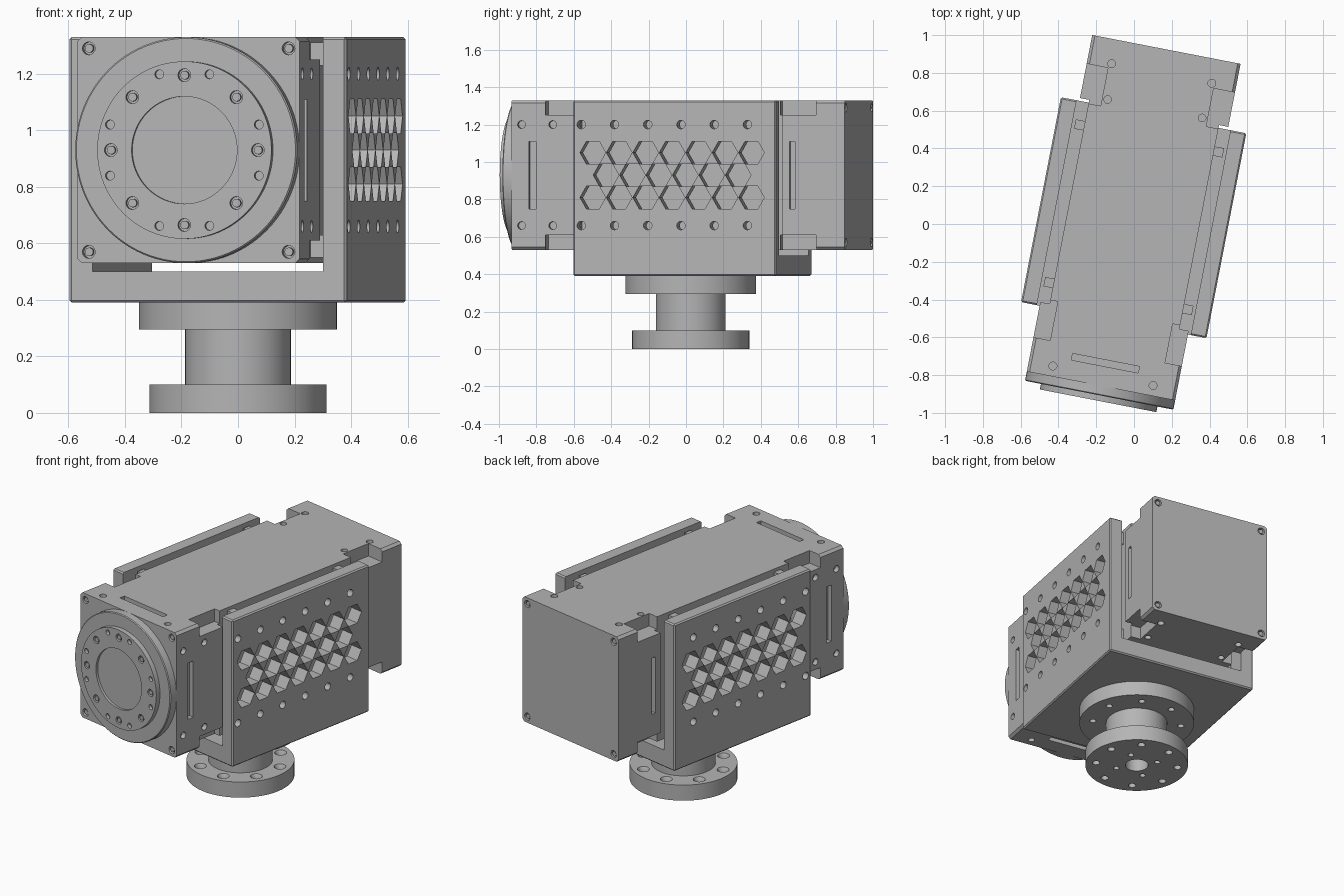
import bpy
import bmesh
from math import radians, pi, cos, sin
from mathutils import Matrix, Vector

if "Cube" in bpy.data.objects:
    bpy.data.objects.remove(bpy.data.objects["Cube"])

metal = bpy.data.materials.new("grey metal")
metal.use_nodes = True
GREY = (0.46, 0.46, 0.46, 1)
metal.diffuse_color = GREY
metal.node_tree.nodes["Principled BSDF"].inputs["Base Color"].default_value = GREY

TURN = Matrix.Rotation(radians(-11), 4, "Z")
CX, CZ = -0.008, 0.93          # axis of the housing
AXES = {"X": Matrix.Rotation(pi / 2, 4, "Y"), "Y": Matrix.Rotation(pi / 2, 4, "X"), "Z": Matrix()}


def box(bm, x0, x1, y0, y1, z0, z1):
    size = Matrix.Diagonal((x1 - x0, y1 - y0, z1 - z0, 1))
    mid = Matrix.Translation(((x0 + x1) / 2, (y0 + y1) / 2, (z0 + z1) / 2))
    bmesh.ops.create_cube(bm, size=1, matrix=mid @ size)


def rod(bm, centre, axis, radius, length, sides=16, top=None, spin=0):
    place = Matrix.Translation(centre) @ AXES[axis] @ Matrix.Rotation(spin, 4, "Z")
    bmesh.ops.create_cone(bm, cap_ends=True, segments=sides, radius1=radius,
                          radius2=radius if top is None else top, depth=length, matrix=place)


def finish(name, bm, bevel=0):
    mesh = bpy.data.meshes.new(name)
    bm.to_mesh(mesh)
    bm.free()
    obj = bpy.data.objects.new(name, mesh)
    bpy.context.collection.objects.link(obj)
    mesh.materials.append(metal)
    if bevel:
        mod = obj.modifiers.new("edge", "BEVEL")
        mod.width, mod.segments = bevel, 1
        bake(obj)
    return obj


def bake(obj):
    graph = bpy.context.evaluated_depsgraph_get()
    mesh = bpy.data.meshes.new_from_object(obj.evaluated_get(graph))
    obj.modifiers.clear()
    obj.data = mesh


def cut(obj, bm):
    cutter = finish("cutter", bm)
    cutter.hide_render = True
    mod = obj.modifiers.new("cut", "BOOLEAN")
    mod.operation, mod.solver, mod.object = "DIFFERENCE", "EXACT", cutter
    bake(obj)
    bpy.data.objects.remove(cutter)


def place(obj):
    obj.data.transform(TURN)
    bpy.ops.object.select_all(action="DESELECT")
    obj.select_set(True)
    bpy.context.view_layer.objects.active = obj
    bpy.ops.object.shade_smooth_by_angle(angle=radians(30))


def sides():
    return [(sx, sz) for sx in (-1, 1) for sz in (-1, 1)]


# Square motor housing with chamfered long edges
bm = bmesh.new()
box(bm, CX - 0.4, CX + 0.4, -0.875, 0.94, CZ - 0.4, CZ + 0.4)
long_edges = [e for e in bm.edges if abs((e.verts[0].co - e.verts[1].co).y) > 1]
bmesh.ops.bevel(bm, geom=long_edges, offset=0.015, segments=1, affect="EDGES")
housing = finish("motor_housing", bm)

# Side pockets behind the bracket
bm = bmesh.new()
for s in (-1, 1):
    a, b = sorted((CX + s * 0.35, CX + s * 0.45))
    box(bm, a, b, -0.5, 0.6, 0.4, 1.4)
cut(housing, bm)

# Corner notches next to the pockets
bm = bmesh.new()
for sx, sz in sides():
    for y0, y1, inner in ((-0.69, -0.48, 0.31), (0.58, 0.785, 0.285)):
        a, b = sorted((CX + sx * inner, CX + sx * 0.45))
        c, d = sorted((CZ + sz * 0.32, CZ + sz * 0.45))
        box(bm, a, b, y0, y1, c, d)
cut(housing, bm)

# Screw holes and vent slots of the housing
bm = bmesh.new()
for sx, sz in sides():
    for y in (-0.82, 0.81):
        rod(bm, (CX + sx * 0.27, y, CZ + sz * 0.4), "Z", 0.021, 0.08)
    rod(bm, (CX + sx * 0.255, 0.62, CZ + sz * 0.4), "Z", 0.02, 0.08)
    for y in (-0.82, -0.65):
        rod(bm, (CX + sx * 0.4, y, CZ + sz * 0.27), "X", 0.021, 0.06)
    for y in (-0.875, 0.94):
        rod(bm, (CX + sx * 0.36, y, CZ + sz * 0.36), "Y", 0.023, 0.06)
for s in (-1, 1):
    a, b = sorted((CX + s * 0.37, CX + s * 0.43))
    box(bm, a, b, -0.78, -0.74, CZ - 0.18, CZ + 0.18)
    box(bm, a, b, 0.64, 0.67, CZ - 0.18, CZ + 0.18)
    a, b = sorted((CZ + s * 0.37, CZ + s * 0.43))
    box(bm, CX - 0.18, CX + 0.18, -0.77, -0.735, a, b)
cut(housing, bm)
place(housing)

# Small bosses in the side gaps
bm = bmesh.new()
for sx, sz in sides():
    for y in (-0.39, 0.46):
        a, b = sorted((CX + sx * 0.33, CX + sx * 0.4))
        box(bm, a, b, y - 0.025, y + 0.025, CZ + sz * 0.34 - 0.04, CZ + sz * 0.34 + 0.04)
place(finish("gap_bosses", bm))

# Round output face
bm = bmesh.new()
rod(bm, (CX, -0.89, CZ), "Y", 0.4, 0.07, 96)
face = finish("output_disc", bm, 0.005)
place(face)
bm = bmesh.new()
rod(bm, (CX, -0.93, CZ), "Y", 0.314, 0.05, 96)
ring = finish("output_ring", bm)
bm = bmesh.new()
rod(bm, (CX, -0.955, CZ), "Y", 0.19, 0.03, 64)
for i in range(8):
    a = i * pi / 4
    rod(bm, (CX + 0.265 * cos(a), -0.955, CZ + 0.265 * sin(a)), "Y", 0.023, 0.04)
    a = (i // 2) * pi / 2 + (1 if i % 2 else -1) * 0.325
    rod(bm, (CX + 0.283 * cos(a), -0.955, CZ + 0.283 * sin(a)), "Y", 0.016, 0.04)
cut(ring, bm)
place(ring)

# Screws inside the larger holes
bm = bmesh.new()
for i in range(8):
    a = i * pi / 4
    rod(bm, (CX + 0.265 * cos(a), -0.937, CZ + 0.265 * sin(a)), "Y", 0.015, 0.03)
for sx, sz in sides():
    for y in (-0.86, 0.925):
        rod(bm, (CX + sx * 0.36, y, CZ + sz * 0.36), "Y", 0.015, 0.02)
place(finish("screws", bm))

# U-shaped bracket
bm = bmesh.new()
box(bm, CX - 0.5, CX + 0.5, -0.52, 0.585, 0.39, 1.33)
bracket = finish("bracket", bm, 0.008)
bm = bmesh.new()
box(bm, CX - 0.415, CX + 0.415, -1, 1, 0.5, 1.5)
cut(bracket, bm)

# Honeycomb and screw rows through both side plates
bm = bmesh.new()
for s in (-1, 1):
    x = CX + s * 0.46
    for row in (-1, 0, 1):
        count = 7 if row else 6
        for i in range(count):
            y = 0.02 + (i - (count - 1) / 2) * 0.144
            rod(bm, (x, y, CZ + row * 0.12), "X", 0.07, 0.14, 6)
    for i in range(6):
        for dz in (-0.27, 0.27):
            rod(bm, (x, -0.475 + i * 0.181, CZ + dz), "X", 0.023, 0.14)
cut(bracket, bm)
place(bracket)

# Pedestal: upper flange, neck and foot flange
PX, PY = -0.005, 0.025


def flange(name, radius, z0, z1, ring_radius, big, small):
    bm = bmesh.new()
    rod(bm, (PX, PY, (z0 + z1) / 2), "Z", radius, z1 - z0, 96)
    obj = finish(name, bm)
    bm = bmesh.new()
    for i in range(8):
        a = i * pi / 4 + pi / 8
        rod(bm, (PX + ring_radius * cos(a), PY + ring_radius * sin(a), z0), "Z", small, 0.3)
    cut(obj, bm)
    if big:
        bm = bmesh.new()
        for i in range(8):
            a = i * pi / 4 + pi / 8
            rod(bm, (PX + ring_radius * cos(a), PY + ring_radius * sin(a), z1), "Z", small, 0.05, top=big)
        cut(obj, bm)
    return obj


place(flange("upper_flange", 0.35, 0.295, 0.392, 0.27, 0, 0.02))
bm = bmesh.new()
rod(bm, (PX, PY, 0.2), "Z", 0.187, 0.21, 64)
place(finish("neck", bm))
foot = flange("foot_flange", 0.313, 0, 0.1, 0.25, 0.048, 0.023)
bm = bmesh.new()
rod(bm, (PX, PY, 0), "Z", 0.07, 0.16, 32)
for i in range(4):
    a = i * pi / 2 + pi / 4
    rod(bm, (PX + 0.13 * cos(a), PY + 0.13 * sin(a), 0), "Z", 0.018, 0.08)
cut(foot, bm)
place(foot)
